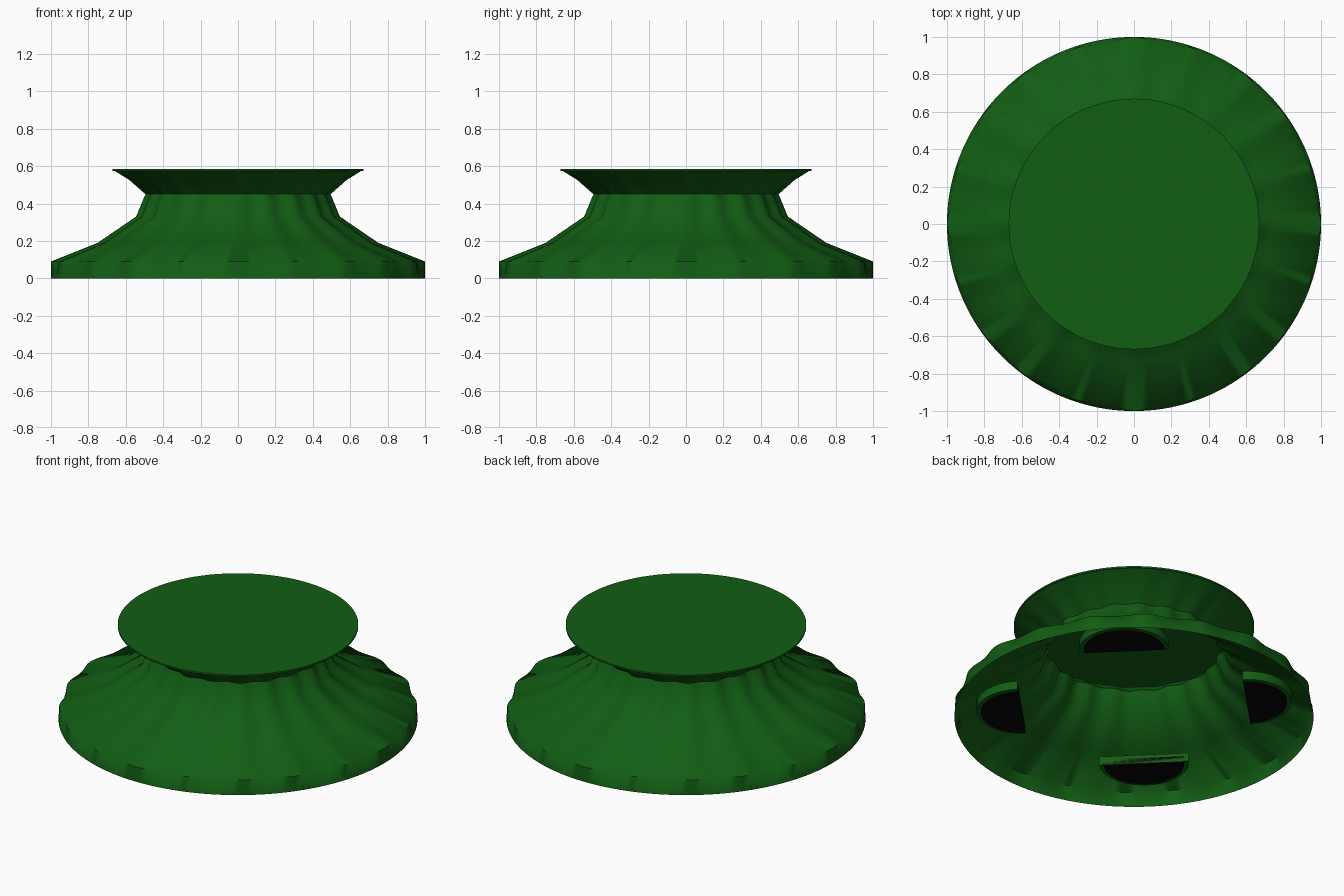
import bpy, bmesh, math
from mathutils import Matrix

if "Cube" in bpy.data.objects:
    bpy.data.objects.remove(bpy.data.objects["Cube"])


def material(name, color):
    m = bpy.data.materials.new(name)
    m.diffuse_color = color
    m.use_nodes = True
    m.node_tree.nodes["Principled BSDF"].inputs["Base Color"].default_value = m.diffuse_color
    return m


GREEN = material("green_cloth", (0.006, 0.11, 0.007, 1))
BLACK = material("black_pad", (0.002, 0.002, 0.003, 1))


def finish(name, bm, mat, angle):
    bmesh.ops.recalc_face_normals(bm, faces=bm.faces)
    me = bpy.data.meshes.new(name)
    bm.to_mesh(me)
    bm.free()
    ob = bpy.data.objects.new(name, me)
    bpy.context.collection.objects.link(ob)
    me.materials.append(mat)
    bpy.ops.object.select_all(action='DESELECT')
    ob.select_set(True)
    bpy.context.view_layer.objects.active = ob
    bpy.ops.object.shade_smooth_by_angle(angle=math.radians(angle))
    return ob


# Draped skirt: (radius, height, fold depth), open underneath
PROFILE = [(1.0, 0.0, 0.0), (1.0, 0.09, 0.035), (0.75, 0.19, 0.03),
           (0.545, 0.33, 0.03), (0.495, 0.45, 0.025),
           (0.58, 0.525, 0.015), (0.66, 0.575, 0.0)]
SEG = 160
bm = bmesh.new()
rings = []
for r, z, depth in PROFILE:
    ring = []
    for i in range(SEG):
        a = 2 * math.pi * i / SEG
        fold = 0.5 - 0.35 * math.cos(20 * a) - 0.15 * math.cos(8 * a)
        rr = r - depth * fold
        ring.append(bm.verts.new((rr * math.cos(a), rr * math.sin(a), z)))
    rings.append(ring)
for lo, hi in zip(rings, rings[1:]):
    for i in range(SEG):
        j = (i + 1) % SEG
        bm.faces.new((lo[i], lo[j], hi[j], hi[i]))
finish("draped_skirt", bm, GREEN, 60)

# Thin flat top disc
bm = bmesh.new()
bmesh.ops.create_cone(bm, cap_ends=True, segments=96, radius1=0.67, radius2=0.67,
                      depth=0.01, matrix=Matrix.Translation((0, 0, 0.58)))
finish("top_disc", bm, GREEN, 30)


# Half-round feet tucked under the hem, straight edge facing inward
def half_foot(name, angle, radius, z0, z1, mat):
    bm = bmesh.new()
    n = 20
    verts = []
    for i in range(n + 1):
        t = -math.pi / 2 + math.pi * i / n
        verts.append(bm.verts.new((0.63 + radius * math.cos(t),
                                   radius * math.sin(t), z0)))
    face = bm.faces.new(verts)
    up = bmesh.ops.extrude_face_region(bm, geom=[face])["geom"]
    bmesh.ops.translate(bm, vec=(0, 0, z1 - z0),
                        verts=[g for g in up if isinstance(g, bmesh.types.BMVert)])
    bmesh.ops.rotate(bm, verts=bm.verts, matrix=Matrix.Rotation(angle, 3, 'Z'))
    finish(name, bm, mat, 30)


for k in range(4):
    a = math.radians(45 + 90 * k)
    half_foot(f"foot_cup_{k + 1}", a, 0.25, 0.068, 0.12, GREEN)
    half_foot(f"foot_pad_{k + 1}", a, 0.225, 0.06, 0.10, BLACK)
